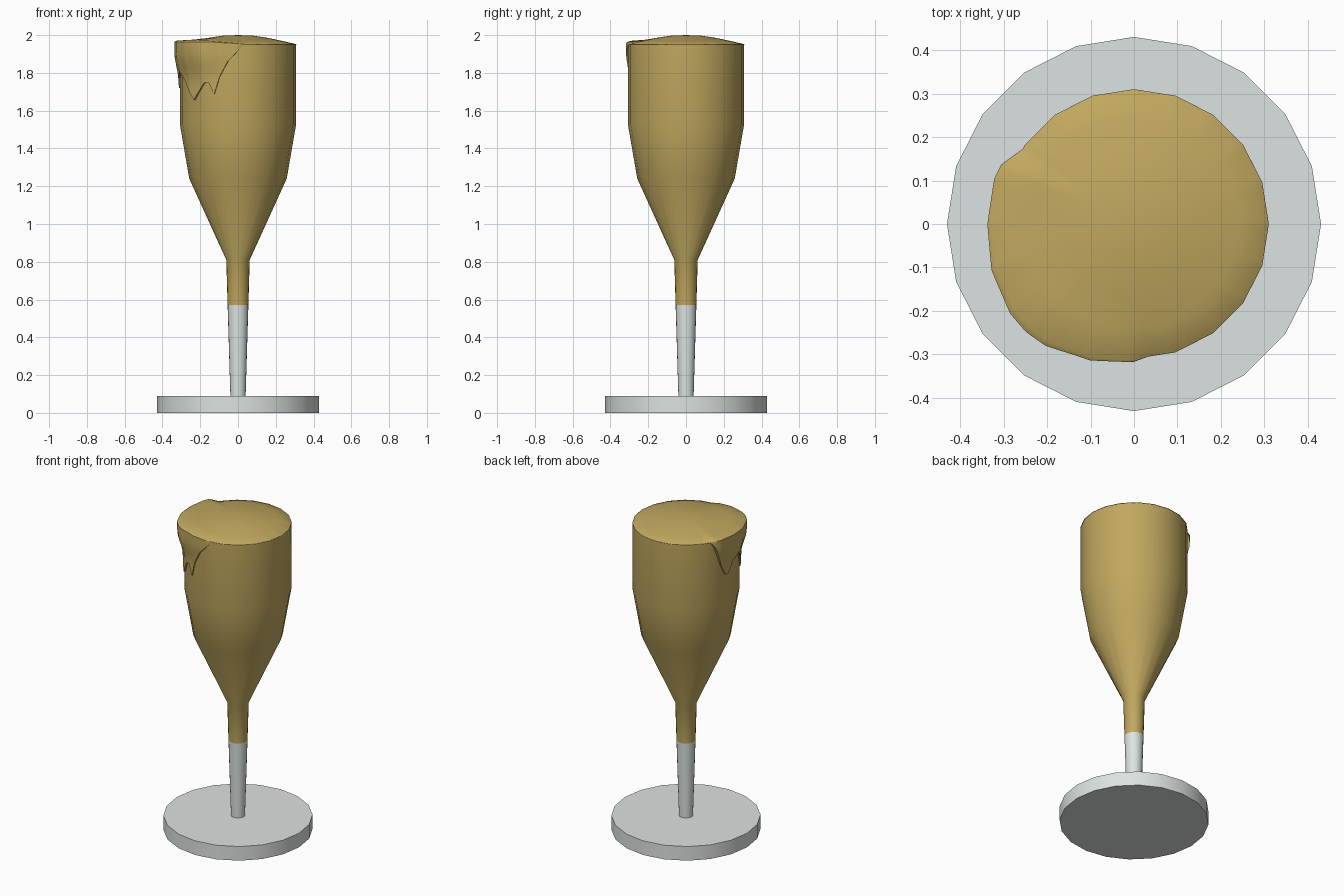
import bpy, bmesh, math

if "Cube" in bpy.data.objects:
    bpy.data.objects.remove(bpy.data.objects["Cube"])

SIDES = 20


def material(name, rgb):
    m = bpy.data.materials.new(name)
    m.diffuse_color = (*rgb, 1)
    m.use_nodes = True
    m.node_tree.nodes["Principled BSDF"].inputs["Base Color"].default_value = m.diffuse_color
    return m


GLASS = material("pale_glass", (0.72, 0.77, 0.76))
GOLD = material("golden_drink", (0.53, 0.39, 0.115))


def finish(bm, name, mats, angle):
    bmesh.ops.remove_doubles(bm, verts=bm.verts, dist=1e-5)
    bmesh.ops.recalc_face_normals(bm, faces=bm.faces)
    mesh = bpy.data.meshes.new(name)
    bm.to_mesh(mesh)
    bm.free()
    ob = bpy.data.objects.new(name, mesh)
    bpy.context.collection.objects.link(ob)
    for m in mats:
        mesh.materials.append(m)
    bpy.ops.object.select_all(action='DESELECT')
    ob.select_set(True)
    bpy.context.view_layer.objects.active = ob
    bpy.ops.object.shade_smooth_by_angle(angle=math.radians(angle))
    return ob


def skin(bm, rings):
    """Join successive closed rings of points with quads."""
    vr = [[bm.verts.new(p) for p in ring] for ring in rings]
    for a, b in zip(vr, vr[1:]):
        n = len(a)
        for i in range(n):
            j = (i + 1) % n
            bm.faces.new((a[i], a[j], b[j], b[i]))
    return vr


def lathe(name, profile, mats, angle):
    bm = bmesh.new()
    rings = [[(r * math.cos(math.tau * i / SIDES), r * math.sin(math.tau * i / SIDES), z)
              for i in range(SIDES)] for r, z in profile]
    vr = skin(bm, rings)
    bm.faces.new(vr[0])
    bm.faces.new(vr[-1])
    return finish(bm, name, mats, angle)


# Foot, stem and filled bowl
lathe("foot", [(0.43, 0), (0.43, 0.09)], [GLASS], 40)
lathe("stem", [(0.04, 0.08), (0.055, 0.57)], [GLASS], 40)
lathe("filled_bowl", [(0.055, 0.57), (0.062, 0.81), (0.258, 1.24), (0.308, 1.53), (0.308, 1.95)],
      [GOLD], 40)

# Foam: lower edge height and overhang by angle around the rim
EDGE = [(0, 1.95), (152, 1.95), (156, 1.92), (164, 1.80), (172, 1.72), (176, 1.72), (184, 1.78),
        (196, 1.81), (208, 1.75), (222, 1.657), (236, 1.75), (240, 1.75), (246, 1.688),
        (252, 1.78), (260, 1.86), (276, 1.95), (360, 1.95)]
BULGE = [(0, 0), (146, 0), (156, 0.028), (180, 0.027), (200, 0.035), (225, 0.045),
         (247, 0.023), (268, 0.009), (276, 0), (360, 0)]


def lerp(table, a):
    for (a0, v0), (a1, v1) in zip(table, table[1:]):
        if a0 <= a <= a1:
            return v0 + (v1 - v0) * (a - a0) / (a1 - a0)


def foam_column(a):
    c, s = math.cos(math.radians(a)), math.sin(math.radians(a))
    rim = 0.309 * math.cos(math.radians(9)) / math.cos(math.radians(a % 18 - 9))
    over, low = lerp(BULGE, a), lerp(EDGE, a)
    lip = 1.951 + min(over, 0.025) * 0.5
    pts = [(0, 2.0), (0.08, 1.997), (0.16, 1.985), (0.24, 1.968 + over * 0.25),
           (rim + over * 0.7, lip + 0.001 + over * 0.2)]
    for k in range(7):                       # skirt thins towards the drip tips
        t = k / 6
        z = lip + (low - lip) * t
        thin = min(1, max(0.2, (z - 1.75) / 0.14))
        pts.append((rim + 0.001 + over * thin, z))
    pts.append((0.295, low))
    return [(r * c, r * s, z) for r, z in pts]


columns = [foam_column(a) for a in range(0, 360, 2)]
bm = bmesh.new()
skin(bm, list(zip(*columns)))
bmesh.ops.dissolve_degenerate(bm, dist=1e-5, edges=bm.edges)
finish(bm, "foam_and_drips", [GOLD], 50)
